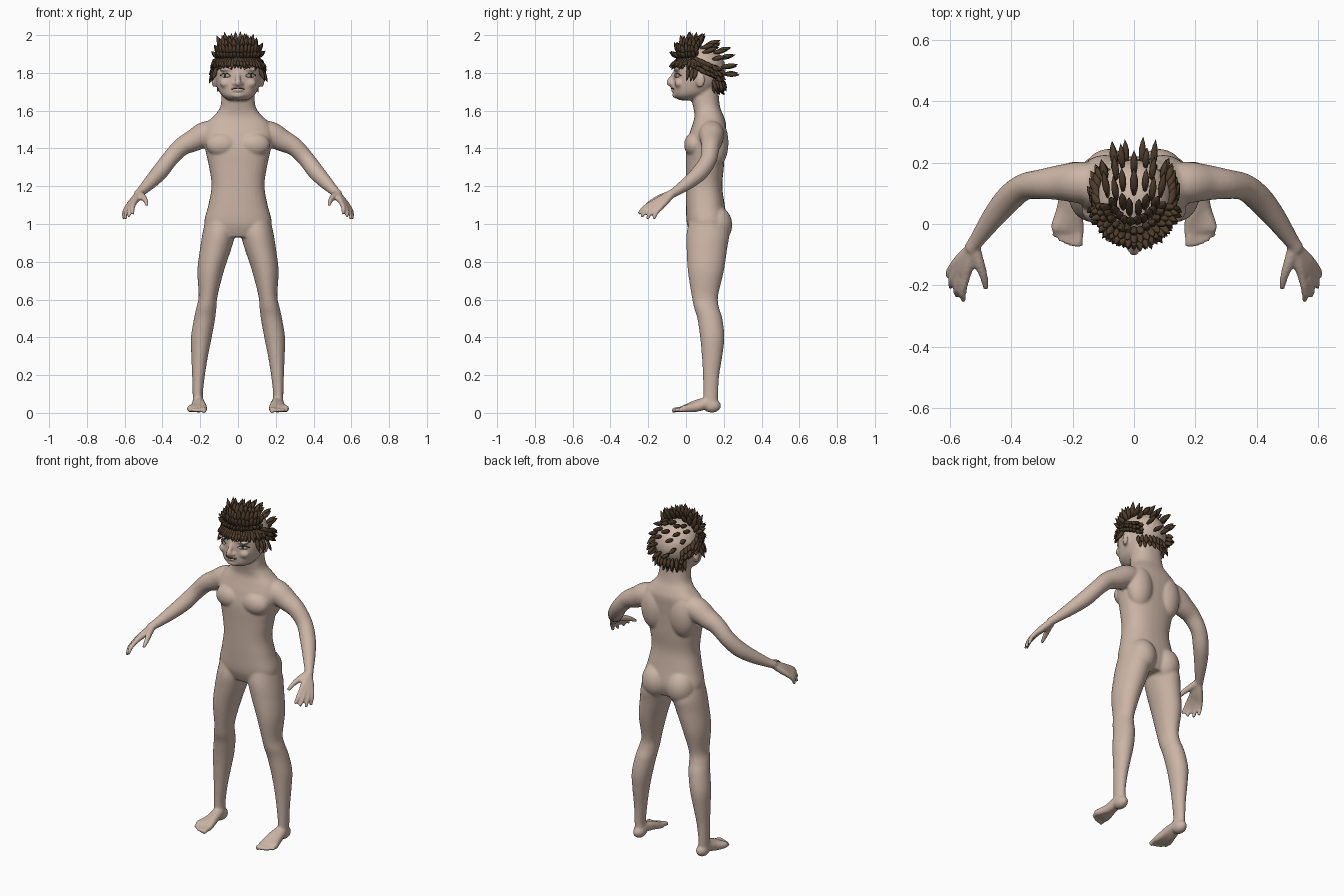
import bpy, bmesh, math, random
from mathutils import Vector, Matrix

if "Cube" in bpy.data.objects:
    bpy.data.objects.remove(bpy.data.objects["Cube"])
random.seed(4)


def material(name, rgb):
    m = bpy.data.materials.new(name)
    m.use_nodes = True
    m.diffuse_color = (*rgb, 1)
    bsdf = next(n for n in m.node_tree.nodes if n.type == 'BSDF_PRINCIPLED')
    bsdf.inputs["Base Color"].default_value = (*rgb, 1)
    return m


skin = material("skin", (.60, .46, .38))
hair_brown = material("hair brown", (.075, .045, .025))
eye_grey = material("eye grey", (.42, .38, .35))
dark = material("dark brown", (.05, .03, .025))


def finish(bm, name, mat):
    bmesh.ops.recalc_face_normals(bm, faces=bm.faces)
    mesh = bpy.data.meshes.new(name)
    bm.to_mesh(mesh)
    bm.free()
    mesh.materials.append(mat)
    for p in mesh.polygons:
        p.use_smooth = True
    obj = bpy.data.objects.new(name, mesh)
    bpy.context.collection.objects.link(obj)
    return obj


def smooth_rows(rows, steps):
    """Catmull-Rom interpolation of number rows."""
    out = []
    for i in range(len(rows) - 1):
        a, b, c, d = (rows[min(max(j, 0), len(rows) - 1)] for j in range(i - 1, i + 3))
        for k in range(steps):
            t = k / steps
            out.append([q + t * (r - p + t * (2 * p - 5 * q + 4 * r - s + t * (3 * (q - r) + s - p))) / 2
                        for p, q, r, s in zip(a, b, c, d)])
    return out + [list(rows[-1])]


def skin_rings(bm, rings):
    rings = [[bm.verts.new(v) for v in ring] for ring in rings]
    n = len(rings[0])
    for lo, hi in zip(rings, rings[1:]):
        for i in range(n):
            bm.faces.new((lo[i], lo[(i + 1) % n], hi[(i + 1) % n], hi[i]))
    bm.faces.new(rings[0])
    bm.faces.new(rings[-1])


def column(bm, rows, side=1, power=2.0, n=32):
    """Upright loft; each row is z, centre x, half width, front y, back y."""
    def bend(v):
        return math.copysign(abs(v) ** (2 / power), v)
    rings = []
    for z, cx, hw, front, back in smooth_rows(rows, 5):
        rings.append([(side * (cx + hw * bend(math.cos(a))),
                       (front + back) / 2 + (back - front) / 2 * bend(math.sin(a)), z)
                      for a in (math.tau * i / n for i in range(n))])
    skin_rings(bm, rings)


def tube(bm, rows, side=1, n=12, steps=4):
    """Round tube; each row is x, y, z, radius."""
    rows = smooth_rows([(side * r[0], *r[1:]) for r in rows], steps)
    pts = [Vector(r[:3]) for r in rows]
    along = (pts[-1] - pts[0]).normalized()
    ref = min(Matrix.Identity(3), key=lambda axis: abs(along.dot(axis)))
    rings = []
    for i, p in enumerate(pts):
        t = (pts[min(i + 1, len(pts) - 1)] - pts[max(i - 1, 0)]).normalized()
        u = t.cross(ref).normalized()
        w = t.cross(u)
        rings.append([p + rows[i][3] * (u * math.cos(a) + w * math.sin(a))
                      for a in (math.tau * k / n for k in range(n))])
    skin_rings(bm, rings)


def blob(bm, centre, radii, turn=0):
    mat = Matrix.Translation(centre) @ Matrix.Rotation(turn, 4, 'Z') @ Matrix.Diagonal((*radii, 1))
    bmesh.ops.create_uvsphere(bm, u_segments=24, v_segments=16, radius=1, matrix=mat)


# Torso, neck and head
body = bmesh.new()
column(body, [(.93, 0, .13, .03, .2), (1, 0, .178, .005, .22), (1.1, 0, .157, 0, .205),
              (1.2, 0, .14, 0, .192), (1.3, 0, .153, 0, .2), (1.4, 0, .175, .0, .205),
              (1.47, 0, .188, .015, .21), (1.53, 0, .17, .035, .212), (1.57, 0, .13, .045, .2),
              (1.61, 0, .098, .04, .183), (1.66, 0, .088, .03, .175), (1.74, 0, .085, .03, .17)], power=2.4)
column(body, [(1.655, 0, .05, -.035, .07), (1.675, 0, .08, -.06, .1), (1.7, 0, .1, -.066, .14),
              (1.75, 0, .117, -.066, .18), (1.81, 0, .124, -.064, .2), (1.86, 0, .118, -.055, .2)], power=2.2)
blob(body, (0, .075, 1.82), (.124, .135, .125))

# Nose and lips
tube(body, [(0, -.052, 1.81, .012), (0, -.074, 1.775, .013), (0, -.089, 1.75, .016), (0, -.082, 1.74, .014)])
blob(body, (0, -.068, 1.726), (.032, .013, .007))
blob(body, (0, -.067, 1.708), (.028, .013, .007))
blob(body, (0, -.053, 1.683), (.035, .02, .018))

for s in (1, -1):
    # Face and ears
    blob(body, (s * .016, -.074, 1.743), (.013, .014, .01))
    blob(body, (s * .055, -.045, 1.818), (.045, .02, .01))
    blob(body, (s * .062, -.035, 1.745), (.035, .025, .025))
    blob(body, (s * .126, .075, 1.76), (.012, .026, .037), -s * .35)
    # Chest, shoulder blades and buttocks
    blob(body, (s * .085, .045, 1.42), (.085, .055, .065))
    blob(body, (s * .095, .16, 1.43), (.08, .065, .13))
    blob(body, (s * .082, .16, .995), (.083, .085, .1))
    # Legs
    column(body, [(.04, .21, .03, .09, .17), (.1, .213, .027, .092, .17), (.2, .209, .034, .09, .176),
                  (.3, .203, .044, .084, .192), (.4, .194, .055, .075, .203), (.5, .177, .056, .06, .192),
                  (.56, .167, .053, .042, .174), (.62, .158, .05, .03, .17), (.75, .145, .07, .01, .2),
                  (.87, .118, .083, .003, .218), (.95, .101, .087, .003, .228), (1.03, .09, .08, .02, .2)], s)
    # Arms
    tube(body, [(.08, .13, 1.49, .065), (.17, .135, 1.475, .068), (.235, .135, 1.442, .059),
                (.3, .13, 1.408, .049), (.36, .12, 1.345, .044), (.41, .08, 1.28, .044),
                (.46, .02, 1.225, .037), (.51, -.05, 1.175, .026), (.535, -.085, 1.155, .022)], s, 20)
    # Fingers run from the wrist over the knuckle to the tip
    fingers = [((.547, -.172, 1.115), (.555, -.252, 1.053)), ((.563, -.163, 1.104), (.578, -.236, 1.037)),
               ((.576, -.15, 1.095), (.597, -.206, 1.025)), ((.587, -.134, 1.088), (.605, -.17, 1.025))]
    for knuckle, tip in fingers:
        k, t = Vector(knuckle), Vector(tip)
        mid = k.lerp(t, .55) + Vector((.006, -.004, .006))
        tube(body, [(.525, -.075, 1.158, .02), (*k.lerp(Vector((.525, -.075, 1.158)), .4), .019),
                    (*k, .0145), (*mid, .0125), (*t, .009)], s)
    tube(body, [(.52, -.075, 1.16, .02), (.505, -.125, 1.145, .018), (.49, -.17, 1.125, .014),
                (.482, -.212, 1.1, .009)], s)
    # Feet with five toes
    blob(body, (s * .21, .137, .037), (.034, .048, .036))
    for i in range(5):
        x = .18 + .019 * i
        tip = -.074 + .004 * i * i / 2
        r = .014 if i == 0 else .0105
        tube(body, [(.21, .12, .055, .032), (.195 + .008 * i, .05, .042 - .003 * i, .026),
                    (x, -.015, .021, .018), (x, tip + .03, .018, r), (x, tip, .012, r)], s)

body = finish(body, "body", skin)
remesh = body.modifiers.new("blend parts", 'REMESH')
remesh.mode = 'VOXEL'
remesh.voxel_size = .007
remesh.use_smooth_shade = True
relax = body.modifiers.new("relax", 'SMOOTH')
relax.factor = .5
relax.iterations = 5
bpy.context.view_layer.update()
depsgraph = bpy.context.evaluated_depsgraph_get()
solid = body.evaluated_get(depsgraph)


def on_face(x, z):
    hit, point, normal, _ = solid.ray_cast(Vector((x, -1, z)), Vector((0, 1, 0)))
    return (point, normal) if hit else (Vector((x, -.05, z)), Vector((0, -1, 0)))


def face_line(bm, points, r):
    tube(bm, [(*on_face(x, z)[0], r) for x, z in points], 1, 6)


# Eyes, lids, brows and mouth
whites, irises, lines = bmesh.new(), bmesh.new(), bmesh.new()
for s in (1, -1):
    p, n = on_face(s * .066, 1.785)
    turn = math.atan2(n.x, -n.y)
    blob(whites, p, (.027, .005, .0105), turn)
    blob(irises, p + n * .002, (.009, .0045, .009), turn)
    face_line(lines, [(s * .04, 1.783), (s * .055, 1.796), (s * .075, 1.797), (s * .094, 1.785)], .0028)
    face_line(lines, [(s * .032, 1.818), (s * .06, 1.829), (s * .098, 1.822)], .003)
face_line(lines, [(-.034, 1.715), (-.015, 1.717), (0, 1.716), (.015, 1.717), (.034, 1.715)], .0028)
finish(whites, "eyes", eye_grey)
finish(irises, "irises", dark)
finish(lines, "brows_lids_and_mouth", dark)

# Hair made of pointed locks rooted on the skull
hair = bmesh.new()


def lock(azimuth, height, lean, length, r):
    """Azimuth 0 is the front; lean is outward, up and back."""
    a, e = math.radians(azimuth), math.radians(height)
    n = Vector((math.sin(a) * math.cos(e), -math.cos(a) * math.cos(e), math.sin(e)))
    root = Vector((0, .075, 1.82)) + Vector((n.x * .124, n.y * .135, n.z * .125))
    out, up, back = (v + random.uniform(-.12, .12) for v in lean)
    d = (n * out + Vector((0, back, up))).normalized()
    length *= random.uniform(.85, 1.15)
    rows = [(*(root + d * (length * t)), r * w)
            for t, w in ((-.1, .4), (.25, .95), (.5, 1), (.75, .65), (1, .05))]
    tube(hair, rows, 1, 6, 1)


def row(start, stop, count, height, lean, length, r):
    for i in range(count):
        lock(start + (stop - start) * i / (count - 1), height, lean, length, r)


# Fringe, brow band and raised front
row(-72, 72, 23, 25, (.5, -1, 0), .06, .011)
row(-80, 80, 23, 19, (.6, -.7, 0), .045, .01)
row(-75, 75, 19, 30, (1, .1, 0), .05, .013)
row(-80, 80, 17, 38, (.8, .6, .1), .065, .014)
row(-75, 75, 13, 47, (.6, .8, .3), .08, .015)
row(-75, 75, 10, 58, (.5, .8, .5), .085, .015)
row(-60, 60, 4, 71, (.3, .6, .8), .08, .014)
for s in (1, -1):
    # Side band sweeping from temple to nape
    for drop in range(3):
        for i in range(8):
            lock(s * (66 + 9 * i), 32 - 10 * drop - 4.2 * i, (.35, -.5, .7), .06, .013)
    # Temple locks
    for i in range(3):
        lock(s * (64 + 9 * i), 6 - 3 * i, (.45, -1, -.1), .08, .012)
    # Loose tufts over the crown
    for azimuth, height in ((98, 62), (102, 45), (135, 66), (140, 44), (125, 25), (160, 28), (150, 5), (168, -12)):
        lock(s * azimuth, height, (.35, .1, 1), .075, .013)
lock(180, 78, (.4, .1, 1), .09, .015)
lock(180, 48, (.4, .1, 1), .08, .014)
# Nape
row(125, 235, 11, -28, (.45, -1, .1), .065, .011)
row(130, 230, 8, -40, (.5, -1, .1), .055, .01)
finish(hair, "hair_locks", hair_brown)
